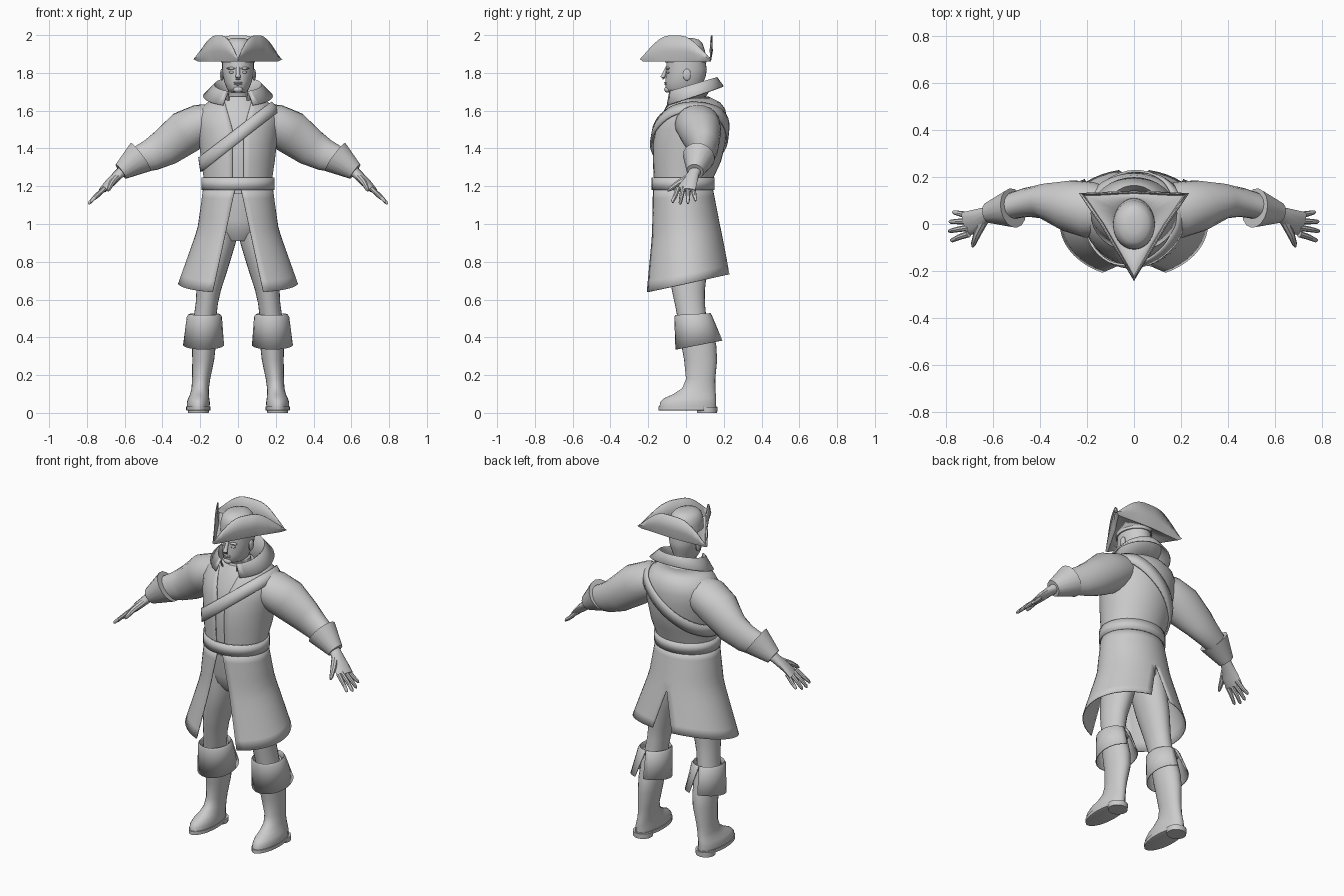
import bpy, bmesh, math
from mathutils import Vector

grey = bpy.data.materials.new("light grey")
grey.diffuse_color = (0.6, 0.6, 0.6, 1)


def grid(name, rows, closed=True, caps=False, mirror=False, solid=0, sharp=40):
    """Skin a list of equal-length point rows into one object."""
    bm = bmesh.new()
    vs = [[bm.verts.new(p) for p in r] for r in rows]
    n = len(rows[0])
    for a, b in zip(vs, vs[1:]):
        for i in range(n if closed else n - 1):
            j = (i + 1) % n
            bm.faces.new((a[i], a[j], b[j], b[i]))
    if caps:
        bm.faces.new(vs[0][::-1])
        bm.faces.new(vs[-1])
    bmesh.ops.remove_doubles(bm, verts=bm.verts, dist=0.0001)
    bmesh.ops.recalc_face_normals(bm, faces=bm.faces)
    me = bpy.data.meshes.new(name)
    bm.to_mesh(me)
    bm.free()
    me.shade_smooth()
    me.set_sharp_from_angle(angle=math.radians(sharp))
    me.materials.append(grey)
    ob = bpy.data.objects.new(name, me)
    bpy.context.collection.objects.link(ob)
    if mirror:
        ob.modifiers.new("mirror", 'MIRROR').merge_threshold = 0.002
    if solid:
        ob.modifiers.new("thickness", 'SOLIDIFY').thickness = solid
    return ob


def row(z, cx, rx, yf, yb, a0=0, a1=None, n=24, dz=0):
    """Elliptical ring or arc (degrees); dz lifts it towards the back."""
    full = a1 is None
    pts = []
    for i in range(n if full else n + 1):
        t = math.radians(a0 + (360 if full else a1 - a0) * i / n)
        s = math.sin(t)
        pts.append((cx + rx * math.cos(t), (yf + yb) / 2 + (yb - yf) / 2 * s, z + dz * (s + 1) / 2))
    return pts


def loft(name, rings, mirror=False, n=24):
    return grid(name, [row(*r, n=n) for r in rings], caps=True, mirror=mirror)


def tube(name, pts, n=16, mirror=True):
    """Elliptical tube along x, y, z, radius_a, radius_b points."""
    rows = []
    for i, p in enumerate(pts):
        d = Vector(pts[min(i + 1, len(pts) - 1)][:3]) - Vector(pts[max(i - 1, 0)][:3])
        h = d.cross(Vector((0, 0, 1))).normalized()
        a = h.cross(d).normalized()
        ang = [2 * math.pi * k / n for k in range(n)]
        rows.append([Vector(p[:3]) + a * p[3] * math.cos(t) + h * p[4] * math.sin(t) for t in ang])
    return grid(name, rows, caps=True, mirror=mirror)


def ball(name, c, r, mirror=False):
    rows = []
    for k in range(9):
        u = math.pi * (k / 8 - 0.5)
        w = max(math.cos(u), 0.02)
        rows.append(row(c[2] + r[2] * math.sin(u), c[0], r[0] * w, c[1] - r[1] * w, c[1] + r[1] * w, n=14))
    return grid(name, rows, caps=True, mirror=mirror)


def interp(rings, z):
    for a, b in zip(rings, rings[1:]):
        if z <= b[0]:
            break
    f = (z - a[0]) / (b[0] - a[0])
    return [p + (q - p) * f for p, q in zip(a, b)]


def edge(gap, rx):
    return math.degrees(math.acos(min(gap / rx, 1)))


# Upper coat over a shirt body: z, centre x, half width, front y, back y
BODY = [(1.16, 0, .178, -.168, .13), (1.25, 0, .183, -.173, .148), (1.33, 0, .195, -.178, .185),
        (1.42, 0, .205, -.178, .207), (1.50, 0, .218, -.165, .217), (1.56, 0, .222, -.145, .217),
        (1.61, 0, .20, -.118, .207), (1.645, 0, .16, -.098, .18), (1.675, 0, .09, -.075, .12)]
loft("shirt", [(z, c, rx * .95, yf * .95, yb * .95) for z, c, rx, yf, yb in BODY], n=32)
grid("upper_coat", [row(*r, a0=-edge(.03 + max(0, r[0] - 1.5) * .28, r[2]), a1=90, n=18) for r in BODY],
     closed=False, mirror=True, solid=.008)

# Coat skirt, open at the front, slit at the back
SKIRT = [(-1.19, 0, .185, -.175, .142), (-.95, 0, .215, -.188, .18), (-.635, 0, .317, -.23, .235)]
rows = []
for k in range(11):
    s = k / 10
    z, c, rx, yf, yb = interp(SKIRT, -1.19 + .555 * s)
    rows.append(row(-z, c, rx, yf, yb, -edge(.015 + .12 * s, rx), edge(max(0, s - .5) * .13, rx), 20, .1 * s))
grid("coat_skirt", rows, closed=False, mirror=True, solid=.006)

# Belt
grid("belt", [row(z, 0, .192, -.183, .152, n=32) for z in (1.18, 1.245)], solid=.012)


# Shoulder strap following a slanted cut through the coat
def on_body(t, shift, off):
    lo, hi = 1.17, 1.672
    for _ in range(30):
        z = (lo + hi) / 2
        x = interp(BODY, z)[2] * math.cos(t)
        if z > 1.3 + .82 * (x + .2) + shift:
            hi = z
        else:
            lo = z
    z, c, rx, yf, yb = interp(BODY, z)
    return ((rx + off) * math.cos(t), (yf + yb) / 2 + ((yb - yf) / 2 + off) * math.sin(t), z + off * .5)


turn = [2 * math.pi * k / 48 for k in range(48)]
grid("shoulder_strap", [[on_body(t, s, .014) for t in turn] for s in (-.042, 0, .042)], solid=.01)

# Collar, standing then folded outwards
grid("collar", [row(1.63, 0, .085, -.08, .10, -62, 90, 14, .05),
                row(1.70, 0, .125, -.10, .165, -66, 90, 14, .078),
                row(1.625, 0, .185, -.118, .20, -64, 90, 14, .105)],
     closed=False, mirror=True, solid=.008, sharp=30)

# Sleeves and turned-back cuffs
tube("sleeve", [(.10, .05, 1.56, .08, .10), (.19, .06, 1.53, .108, .12), (.28, .078, 1.485, .117, .11),
                (.385, .098, 1.405, .10, .075), (.46, .092, 1.365, .085, .062), (.53, .075, 1.34, .07, .055)], 20)
tube("sleeve_cuff", [(.535, .07, 1.34, .075, .06), (.515, .068, 1.355, .092, .085),
                     (.62, .048, 1.278, .047, .045)][1:], 16)

# Hands
tube("palm", [(.58, .06, 1.305, .033, .035), (.63, .04, 1.265, .026, .033),
              (.68, .012, 1.215, .021, .05), (.718, 0, 1.178, .014, .052)], 12)
for i, ext in enumerate((-.014, 0, .003, -.006)):
    y0, y1 = .038 - .027 * i, .05 - .04 * i
    tube("finger_%d" % (i + 1), [(.705, y0, 1.19, .013, .014), (.75 + ext / 2, (y0 + y1) / 2, 1.15, .011, .012),
                                 (.782 + ext, y1, 1.116 - ext, .009, .009),
                                 (.788 + ext, y1, 1.108 - ext, .004, .004)], 8)
tube("thumb", [(.64, .015, 1.25, .018, .02), (.67, -.045, 1.215, .015, .016),
               (.685, -.085, 1.185, .011, .011), (.688, -.097, 1.175, .005, .005)], 8)

# Trousers
loft("trouser_seat", [(1.2, 0, .16, -.14, .12), (1.02, 0, .168, -.13, .125), (.96, 0, .15, -.115, .125),
                      (.91, 0, .09, -.08, .10)])
loft("trouser_leg", [(1.02, .085, .083, -.11, .12), (.90, .10, .088, -.11, .12), (.78, .128, .08, -.10, .115),
                     (.65, .155, .065, -.075, .10), (.58, .165, .059, -.06, .10), (.48, .178, .06, -.04, .11)],
     mirror=True)

# Boots
loft("boot", [(.03, .21, .06, -.14, .16), (.055, .21, .061, -.138, .16), (.078, .208, .056, -.115, .16),
              (.098, .204, .05, -.07, .158), (.13, .20, .046, -.02, .155), (.18, .195, .048, 0, .155),
              (.28, .184, .058, -.01, .165), (.36, .18, .063, -.025, .16), (.50, .178, .064, -.042, .12)], mirror=True)
loft("boot_sole", [(.012, .21, .06, -.138, .155), (.014, .21, .064, -.146, .163), (.034, .21, .064, -.146, .163)],
     mirror=True)
loft("boot_heel", [(0, .21, .055, .06, .165), (.03, .21, .057, .055, .167)], mirror=True)

# Folded boot tops with a slit at the back
grid("boot_cuff", [row(.49, .178, .065, -.045, .115, -268, 88, 24),
                   row(.518, .178, .083, -.058, .13, -268, 88, 24, .01),
                   row(.505, .178, .093, -.062, .138, -268, 88, 24, .01),
                   row(.335, .182, .109, -.056, .197, -255, 75, 24, .05)],
     closed=False, mirror=True, solid=.006)

# Head and neck
loft("head", [(1.58, 0, .07, -.05, .10), (1.66, 0, .06, -.04, .085), (1.695, 0, .059, -.055, .082),
              (1.702, 0, .05, -.098, .082), (1.718, 0, .059, -.108, .085), (1.75, 0, .072, -.11, .092),
              (1.785, 0, .08, -.107, .105), (1.82, 0, .084, -.106, .11), (1.88, 0, .083, -.10, .10)], n=28)
tube("nose", [(0, -.100, 1.83, .008, .010), (0, -.113, 1.80, .010, .010), (0, -.124, 1.776, .012, .015),
              (0, -.120, 1.766, .008, .014)], 10, mirror=False)
ball("chin", (0, -.098, 1.712), (.026, .018, .017))
ball("upper_lip", (0, -.106, 1.748), (.024, .010, .005))
ball("lower_lip", (0, -.105, 1.739), (.021, .010, .005))
ball("eye", (.033, -.094, 1.803), (.015, .010, .007), True)
ball("brow", (.034, -.096, 1.824), (.026, .012, .007), True)
ball("ear", (.085, .005, 1.79), (.010, .022, .032), True)

# Three-cornered hat: domed crown and upturned brim
loft("hat_crown", [(1.855, 0, .09, -.11, .11), (1.92, 0, .089, -.107, .10), (1.955, 0, .08, -.098, .088),
                   (1.975, 0, .062, -.078, .07), (1.985, 0, .03, -.04, .035)], n=28)
band, fold, rise, rim = [], [], [], []
for k in range(48):
    t = math.radians(-90 + 7.5 * k)
    phi = (7.5 * k) % 120 - 60                      # angle from the middle of a side
    d = .122 + .02 * max(0, math.sin(t))
    r = d / math.cos(math.radians(phi))
    top = 1.878 + .12 * (1 - (abs(phi) / 60) ** 4)
    c, s = math.cos(t), math.sin(t)
    band.append((.088 * c, .108 * s, 1.872))
    fold.append((.93 * r * c, .93 * r * s, 1.86))
    rise.append((1.03 * r * c, 1.0 * r * s, 1.87 + (top - 1.87) * .35))
    rim.append((.98 * r * c, .98 * r * s, top))
grid("hat_brim", [band, fold, rise, rim], solid=.006)
